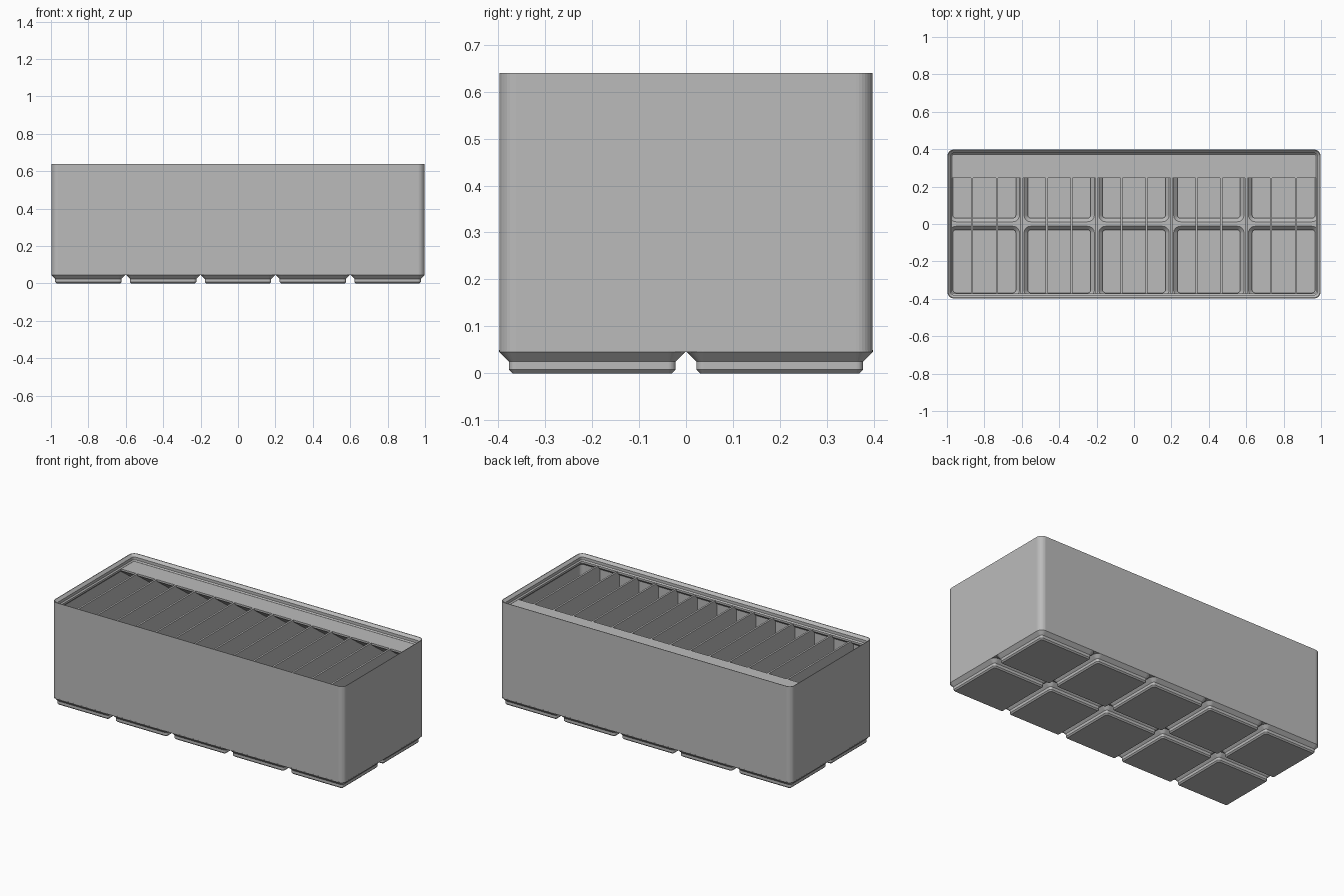
import bpy, bmesh
from math import sin, cos, pi, tan, radians

if "Cube" in bpy.data.objects:
    bpy.data.objects.remove(bpy.data.objects["Cube"], do_unlink=True)

HX, HY, TOP = 0.9976, 0.3976, 0.64   # outer half sizes and height
RADIUS, WALL = 0.0358, 0.0091
CELL, COLS, ROWS = 0.4, 5, 2
SLOTS, DIV_TOP = 15, 0.6005

grey = bpy.data.materials.new("plain grey")
grey.use_nodes = True
colour = (0.5, 0.5, 0.5, 1)
grey.diffuse_color = colour
grey.node_tree.nodes["Principled BSDF"].inputs["Base Color"].default_value = colour


def make_object(name, bm):
    bmesh.ops.recalc_face_normals(bm, faces=bm.faces)
    mesh = bpy.data.meshes.new(name)
    bm.to_mesh(mesh)
    bm.free()
    mesh.materials.append(grey)
    obj = bpy.data.objects.new(name, mesh)
    bpy.context.collection.objects.link(obj)
    return obj


def rounded_ring(bm, cx, cy, hx, hy, r, z, steps=8):
    ring = []
    for k, (sx, sy) in enumerate([(1, 1), (-1, 1), (-1, -1), (1, -1)]):
        for i in range(steps + 1):
            a = (k + i / steps) * pi / 2
            ring.append(bm.verts.new((cx + sx * (hx - r) + r * cos(a),
                                      cy + sy * (hy - r) + r * sin(a), z)))
    return ring


def loft(bm, cx, cy, hx, hy, profile):
    """Closed solid through rounded rectangles; profile holds (inset, z)."""
    rings = [rounded_ring(bm, cx, cy, hx - d, hy - d, max(RADIUS - d, 0.004), z)
             for d, z in profile]
    for a, b in zip(rings, rings[1:]):
        for i in range(len(a)):
            j = (i + 1) % len(a)
            bm.faces.new((a[i], a[j], b[j], b[i]))
    bm.faces.new(rings[0][::-1])
    bm.faces.new(rings[-1])


def cell_lofts(name, half, profile):
    bm = bmesh.new()
    for i in range(COLS):
        for j in range(ROWS):
            loft(bm, (i - (COLS - 1) / 2) * CELL, (j - (ROWS - 1) / 2) * CELL,
                 half, half, profile)
    return make_object(name, bm)


def single_loft(name, profile):
    bm = bmesh.new()
    loft(bm, 0, 0, HX, HY, profile)
    return make_object(name, bm)


def combine(target, tool, operation):
    mod = target.modifiers.new(operation, 'BOOLEAN')
    mod.operation, mod.solver, mod.object = operation, 'EXACT', tool
    bpy.context.view_layer.update()
    graph = bpy.context.evaluated_depsgraph_get()
    mesh = bpy.data.meshes.new_from_object(target.evaluated_get(graph))
    target.modifiers.clear()
    target.data = mesh
    bpy.data.objects.remove(tool, do_unlink=True)


# Outer walls and the stepped feet
storage_bin = single_loft("storage_bin", [(0, 0.0453), (0, TOP)])
feet = cell_lofts("feet", 0.198, [(0.028, 0), (0.0204, 0.0076), (0.0204, 0.0248),
                                  (0, 0.0453), (0, 0.05)])
combine(storage_bin, feet, 'UNION')

# Hollow inside, with the stacking lip at the top and pockets in the feet
cavity = single_loft("cavity", [(WALL, 0.052), (WALL, 0.574), (0.0248, 0.5895),
                                (0.0248, 0.601), (0.0181, 0.608), (0.0181, 0.625),
                                (0.0035, TOP - 0.0004), (0.0035, TOP + 0.02)])
pockets = cell_lofts("pockets", 0.188, [(0.02, 0.0095), (0.02, 0.032),
                                        (0, 0.052), (0, 0.06)])
combine(cavity, pockets, 'UNION')

# Dividers between the slots
bm = bmesh.new()
for k in range(1, SLOTS):
    verts = bmesh.ops.create_cube(bm, size=1)["verts"]
    bmesh.ops.scale(bm, verts=verts, vec=(0.0115, 1, DIV_TOP + 0.1))
    bmesh.ops.translate(bm, verts=verts,
                        vec=(-1 + 2 * k / SLOTS, 0, (DIV_TOP - 0.1) / 2))
combine(cavity, make_object("dividers", bm), 'DIFFERENCE')

# Label shelf along the back, sloping underneath
bm = bmesh.new()
front, back, tip = 0.247, 0.42, DIV_TOP - 0.0115
outline = [(front, DIV_TOP), (back, DIV_TOP),
           (back, tip - (back - front) * tan(radians(36))), (front, tip)]
face = bm.faces.new([bm.verts.new((-1.1, y, z)) for y, z in outline])
extruded = bmesh.ops.extrude_face_region(bm, geom=[face])["geom"]
bmesh.ops.translate(bm, vec=(2.2, 0, 0),
                    verts=[g for g in extruded if isinstance(g, bmesh.types.BMVert)])
combine(cavity, make_object("label_shelf", bm), 'DIFFERENCE')

combine(storage_bin, cavity, 'DIFFERENCE')
